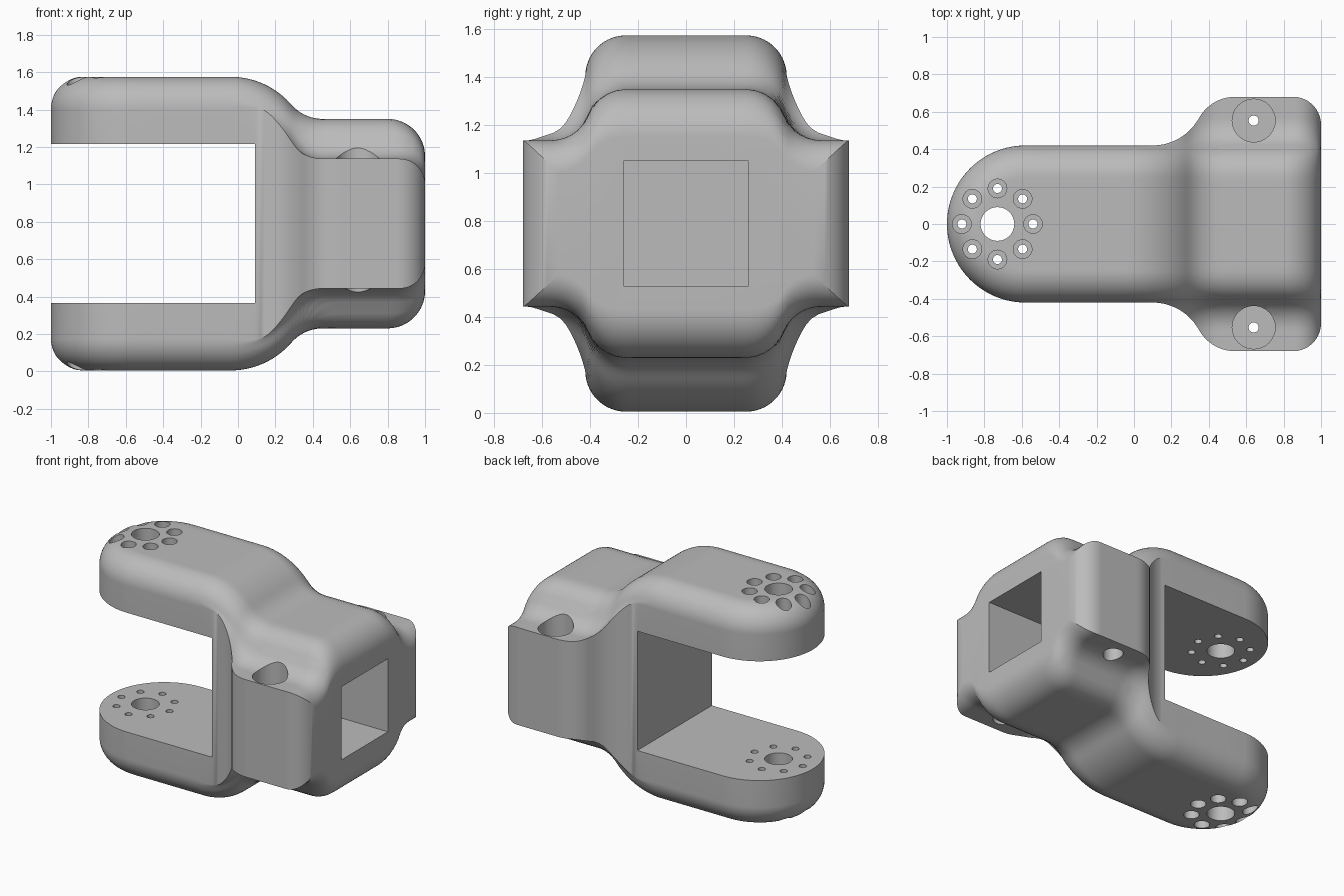
import bpy, math
from math import sqrt, sin, cos, pi, hypot

if "Cube" in bpy.data.objects:
    bpy.data.objects.remove(bpy.data.objects["Cube"], do_unlink=True)

grey = bpy.data.materials.new("plain grey")
grey.use_nodes = True
grey.diffuse_color = (0.5, 0.5, 0.5, 1)
grey.node_tree.nodes["Principled BSDF"].inputs["Base Color"].default_value = (0.5, 0.5, 0.5, 1)

MID = 0.79          # height of the mirror plane
ARM = 0.42          # half width of the arms
EDGE = 0.17         # outer edge rounding
TIP = -1 + ARM      # centre of the round arm end


def arc(r, d):
    """Drop of a circle of radius r at distance d from its crown."""
    return r - sqrt(max(r * r - d * d, 0))


def crown(x):
    """Height of the outline along the middle, from arm to body."""
    if x < -0.04:
        return 1.575
    if x < 0.285:
        return 1.575 - arc(0.43, x + 0.04)
    if x < 0.452:
        return 1.35 + arc(0.22, 0.452 - x)
    return 1.35


def half_width(x):
    """Half width of the plan outline."""
    if x < TIP:
        return sqrt(max(ARM ** 2 - (x - TIP) ** 2, 0.0001))
    if x < 0.1:
        return ARM
    if x < 0.347:
        return ARM + arc(0.282, x - 0.1)
    if x < 0.54:
        return 0.68 - arc(0.22, 0.54 - x)
    return 0.68 - arc(0.15, max(x - 0.85, 0))


def arm_drop(x, y):
    inset = ARM - hypot(min(x - TIP, 0), y)
    return arc(EDGE, min(max(EDGE - inset, 0), EDGE))


def body_drop(y):
    if y < 0.407:
        return arc(EDGE, max(y - 0.25, 0))
    return 0.213 - arc(EDGE, max(0.564 - y, 0))


def height(x, y):
    y = abs(y)
    t = min(max((x + 0.05) / 0.2, 0), 1)
    drop = (1 - t) * arm_drop(x, y) + t * body_drop(y)
    r = 0.2 - 0.3 * drop * t
    return crown(x) - drop - arc(r, max(x - 1 + r, 0))


def add_object(name, verts, faces):
    mesh = bpy.data.meshes.new(name)
    mesh.from_pydata(verts, [], faces)
    mesh.materials.append(grey)
    obj = bpy.data.objects.new(name, mesh)
    bpy.context.scene.collection.objects.link(obj)
    return obj


# bracket body: sections lofted from arm tip to rear face
stations = [TIP - ARM * cos(i / 20 * pi / 2) for i in range(20)]
stations += [TIP + (-0.06 - TIP) * i / 4 for i in range(5)]
stations += [-0.04 + 0.02 * i for i in range(31)]
stations += [0.65, 0.72, 0.8]
stations += [0.8 + 0.2 * sin(i / 16 * pi / 2) for i in range(1, 17)]
HALF = 28
verts, faces = [], []
for x in stations:
    w = half_width(x)
    row = [w * sin(k / HALF * pi / 2) for k in range(-HALF, HALF + 1)]
    verts += [(x, y, height(x, y)) for y in row]
    verts += [(x, y, 2 * MID - height(x, y)) for y in reversed(row)]
ring = 2 * (2 * HALF + 1)
for s in range(len(stations) - 1):
    a, b = s * ring, (s + 1) * ring
    for k in range(ring):
        j = (k + 1) % ring
        faces.append((a + k, b + k, b + j, a + j))
faces.append(tuple(range(ring)))
faces.append(tuple(reversed(range(len(verts) - ring, len(verts)))))
bracket = add_object("bracket", verts, faces)


def box(verts, faces, lo, hi):
    n = len(verts)
    verts += [(x, y, z) for x in (lo[0], hi[0]) for y in (lo[1], hi[1]) for z in (lo[2], hi[2])]
    for f in ((0, 1, 3, 2), (4, 6, 7, 5), (0, 4, 5, 1), (2, 3, 7, 6), (0, 2, 6, 4), (1, 5, 7, 3)):
        faces.append(tuple(n + i for i in f))


def bore(verts, faces, cx, cy, profile, seg=32):
    """Stepped round hole; profile runs upward as (radius, z)."""
    n = len(verts)
    for r, z in profile:
        verts += [(cx + r * cos(2 * pi * i / seg), cy + r * sin(2 * pi * i / seg), z) for i in range(seg)]
    for s in range(len(profile) - 1):
        a = n + s * seg
        for i in range(seg):
            j = (i + 1) % seg
            faces.append((a + i, a + j, a + seg + j, a + seg + i))
    faces.append(tuple(reversed(range(n, n + seg))))
    faces.append(tuple(range(len(verts) - seg, len(verts))))


# slot between the arms and the rear pocket
bv, bf = [], []
box(bv, bf, (-1.2, -0.9, 0.365), (0.09, 0.9, 1.215))
box(bv, bf, (0.2, -0.26, 0.53), (1.2, 0.26, 1.05))
box_cutter = add_object("slot_and_pocket_cutter", bv, bf)

# horn holes in the arms, bolt holes in the side lugs
hv, hf = [], []
bore(hv, hf, -0.73, 0, [(0.09, -0.1), (0.09, 1.7)], 48)
for i in range(8):
    a = i * pi / 4
    bore(hv, hf, -0.73 + 0.19 * cos(a), 0.19 * sin(a),
         [(0.05, -0.1), (0.05, 0.26), (0.024, 0.26), (0.024, 1.32), (0.05, 1.32), (0.05, 1.7)])
for side in (-1, 1):
    bore(hv, hf, 0.64, side * 0.553,
         [(0.065, 0.1), (0.065, 0.6), (0.027, 0.6), (0.027, 0.95), (0.115, 0.95), (0.115, 1.6)])
hole_cutter = add_object("hole_cutter", hv, hf)

bpy.context.view_layer.objects.active = bracket
bracket.select_set(True)
for cutter in (box_cutter, hole_cutter):
    mod = bracket.modifiers.new("cut", "BOOLEAN")
    mod.operation = "DIFFERENCE"
    mod.solver = "EXACT"
    mod.object = cutter
    bpy.ops.object.modifier_apply(modifier=mod.name)
    bpy.data.objects.remove(cutter, do_unlink=True)

bpy.ops.object.shade_smooth_by_angle(angle=math.radians(30))
